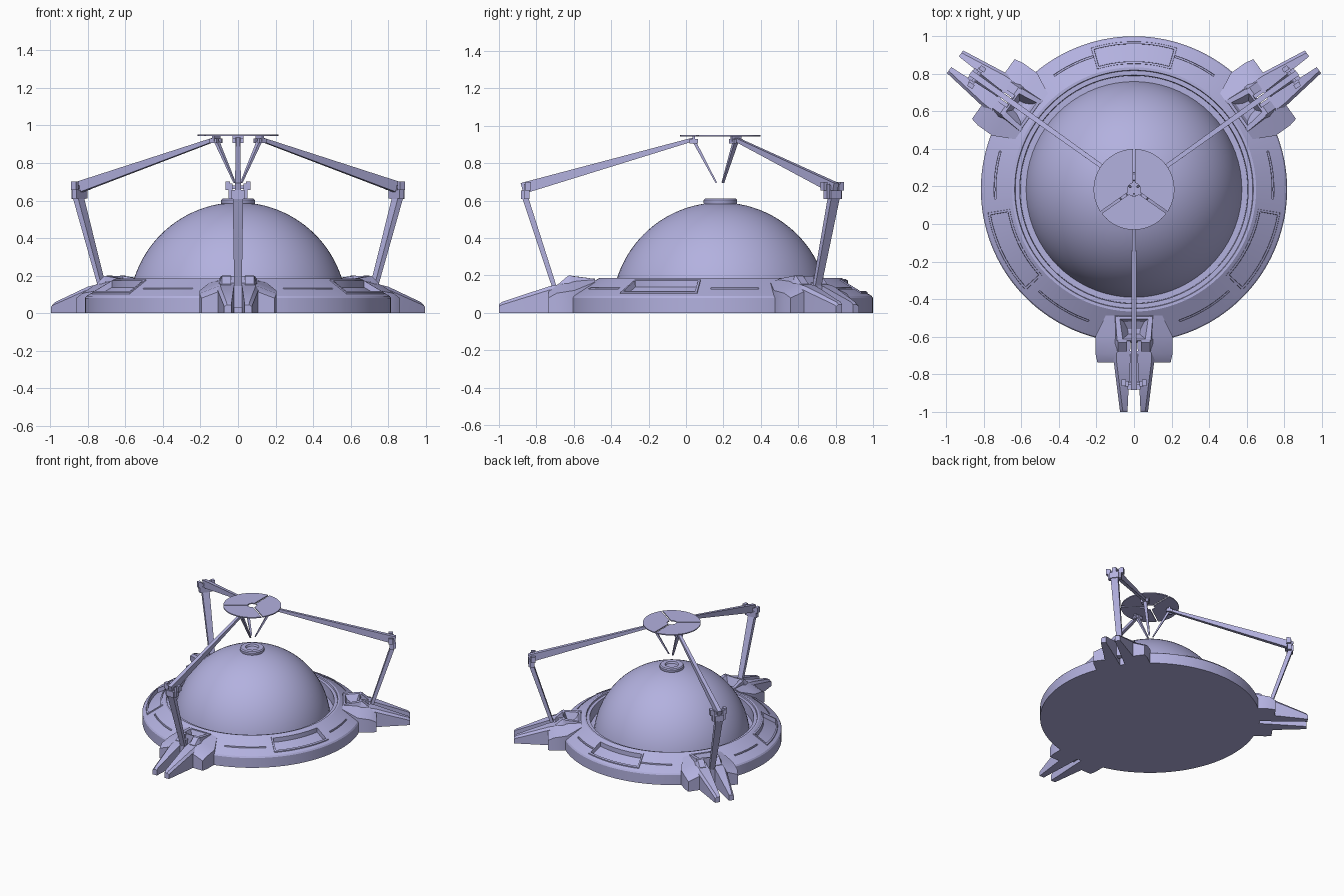
import bpy, bmesh, math
from mathutils import Vector

if "Cube" in bpy.data.objects:
    bpy.data.objects.remove(bpy.data.objects["Cube"])

CY = 0.184                      # y of the round body's axis
ARMS = (-90, 35.5, 144.5)       # directions of the three arms
PANELS = (90, -26, 206)
SLOTS = ((64, 9), (116, 9), (6, 10), (174, 10), (-59, 12), (-121, 12))

mat = bpy.data.materials.new("lavender_metal")
mat.diffuse_color = (0.45, 0.44, 0.74, 1)
mat.use_nodes = True
mat.node_tree.nodes["Principled BSDF"].inputs["Base Color"].default_value = mat.diffuse_color


def finish(bm, name, angle=30):
    bmesh.ops.recalc_face_normals(bm, faces=bm.faces)
    me = bpy.data.meshes.new(name)
    bm.to_mesh(me)
    bm.free()
    me.materials.append(mat)
    for p in me.polygons:
        p.use_smooth = True
    me.set_sharp_from_angle(angle=math.radians(angle))
    ob = bpy.data.objects.new(name, me)
    bpy.context.collection.objects.link(ob)
    return ob


def lathe(profile, angles, level=lambda r, a: 0):
    """Revolve (radius, z) points round the body axis; level adds height."""
    bm = bmesh.new()
    n = len(angles)
    rings = []
    for r, z in profile:
        if r < 1e-6:
            rings.append([bm.verts.new((0, CY, z))] * n)
        else:
            rings.append([bm.verts.new((r * math.cos(math.radians(a)),
                                        CY + r * math.sin(math.radians(a)),
                                        z + level(r, a))) for a in angles])
    for a, b in zip(rings, rings[1:]):
        for i in range(n):
            j = (i + 1) % n
            bm.faces.new(list(dict.fromkeys((a[i], a[j], b[j], b[i]))))
    return bm


def even(n):
    return [360 * i / n for i in range(n)]


def loft(bm, sections, ang, mirror=False):
    """Join cross-sections of (outward, sideways, z) points, turned to an arm."""
    c, s = math.cos(math.radians(ang)), math.sin(math.radians(ang))
    for side in ((1, -1) if mirror else (1,)):
        loops = [[bm.verts.new((u * c - v * side * s, CY + u * s + v * side * c, z))
                  for u, v, z in sec] for sec in sections]
        bm.faces.new(loops[0])
        bm.faces.new(loops[-1])
        n = len(loops[0])
        for a, b in zip(loops, loops[1:]):
            for i in range(n):
                j = (i + 1) % n
                bm.faces.new((a[i], a[j], b[j], b[i]))


def box(bm, u, v, z, ang, mirror=False):
    loft(bm, [[(k, v[0], z[0]), (k, v[1], z[0]), (k, v[1], z[1]), (k, v[0], z[1])]
              for k in u], ang, mirror)


def bar(bm, p, q, size_p, size_q, ang):
    """Tapered bar between two (outward, z) points; sizes are half width, half depth."""
    d = (Vector(q) - Vector(p)).normalized()
    secs = []
    for (u, z), (w, h) in ((p, size_p), (q, size_q)):
        nu, nz = -d.y * h, d.x * h
        secs.append([(u + nu, -w, z + nz), (u + nu, w, z + nz),
                     (u - nu, w, z - nz), (u - nu, -w, z - nz)])
    loft(bm, secs, ang)


# Base ring: sloped deck with framed recessed panels, narrow slots, inner trench
def deck(r):
    return r, 0.09 + (0.81 - r) / 0.16 * 0.095


def turn(a, b):
    return abs((a - b + 180) % 360 - 180)


def deck_level(r, a):
    for mid in PANELS:
        d = turn(a, mid)
        if d < 15.9 and 0.6815 < r < 0.7745:
            return -0.028
        if d < 16.9 and 0.6695 < r < 0.7865:
            return 0.007
    for mid, half in SLOTS:
        if turn(a, mid) < half and 0.7355 < r < 0.7445:
            return -0.012
    return 0


angles = set(even(180))
for mid, halves in [(m, (15.9, 16.9)) for m in PANELS] + [(m, (h,)) for m, h in SLOTS]:
    for h in halves:
        for d in (h - 0.04, h + 0.04):
            angles |= {round((mid + d) % 360, 3), round((mid - d) % 360, 3)}
radii = (0.787, 0.786, 0.775, 0.774, 0.745, 0.744, 0.736, 0.735, 0.682, 0.681, 0.670, 0.669)
profile = [(0, 0), (0.815, 0), (0.815, 0.08), (0.808, 0.091)] + [deck(r) for r in radii] + [
    (0.65, 0.185), (0.635, 0.185), (0.632, 0.174), (0.608, 0.174), (0.605, 0.09), (0.55, 0.09)]
finish(lathe(profile, sorted(angles), deck_level), "base_ring", 25)

# Dome
R = 0.58
finish(lathe([(R * math.cos(t), 0.01 + R * math.sin(t))
              for t in (math.radians(7 + i * 83 / 24) for i in range(25))], even(72)), "dome")

# Cap on the dome with a sunken middle
finish(lathe([(0.082, 0.57), (0.09, 0.585), (0.09, 0.602), (0.083, 0.61), (0.05, 0.61),
              (0.044, 0.596), (0, 0.596)], even(32)), "dome_cap")

# Top disc in three sectors
bm = bmesh.new()
for a0, a1 in ((-145, -35), (-35, 90), (90, 215)):
    pts = []
    for r, rev in ((0.215, False), (0.035, True)):
        off = math.degrees(math.asin(0.006 / r))
        arc = [a0 + off + (a1 - a0 - 2 * off) * i / 20 for i in range(21)]
        for a in (reversed(arc) if rev else arc):
            pts.append((r * math.cos(math.radians(a)), r * math.sin(math.radians(a))))
    loft(bm, [[(x, y, z) for x, y in pts] for z in (0.944, 0.952)], 0)
finish(bm, "top_disc")


def prong(u, vi, vo, zt, drop):
    return [(u, vi, 0), (u, vo, 0), (u, vo, zt - drop), (u, vo - 0.015, zt), (u, vi, zt)]


def shoulder(u, vi, vo, zi, zo):
    return [(u, vi, 0), (u, vo, 0), (u, vo, zo), (u, vi, zi)]


def tower(u, z):
    return [(u, 0.038, 0.1), (u, 0.11, 0.1), (u, 0.11, 0.14), (u, 0.085, z), (u, 0.038, z)]


def rim(u0, u1, v0, v1, z0, z1):
    return [(u0, -v0, z0), (u0, v0, z0), (u1, v1, z1), (u1, -v1, z1)]


for k, a in enumerate(ARMS):
    tag = ("front", "right", "left")[k]
    tip = 1.184 if k == 0 else 1.17

    # Foot: split prongs, shoulders and a hopper-like socket
    bm = bmesh.new()
    loft(bm, [prong(0.79, 0.018, 0.112, 0.165, 0.02), prong(0.915, 0.022, 0.108, 0.142, 0.02),
              prong(tip - 0.015, 0.034, 0.076, 0.058, 0.015), prong(tip, 0.035, 0.074, 0.045, 0.01)],
         a, True)
    loft(bm, [shoulder(0.67, 0.08, 0.15, 0.183, 0.165), shoulder(0.78, 0.09, 0.205, 0.17, 0.12),
              shoulder(0.875, 0.09, 0.205, 0.15, 0.105), shoulder(0.92, 0.09, 0.195, 0.12, 0.08)],
         a, True)
    loft(bm, [rim(0.67, 0.81, 0.11, 0.11, 0.1, 0.1), rim(0.675, 0.805, 0.1, 0.09, 0.182, 0.198),
              rim(0.69, 0.795, 0.075, 0.06, 0.182, 0.198), rim(0.715, 0.77, 0.04, 0.03, 0.13, 0.13)],
         a)
    loft(bm, [tower(0.795, 0.2), tower(0.815, 0.198), tower(0.865, 0.155)], a, True)
    finish(bm, tag + "_foot")

    # Lower leg
    bm = bmesh.new()
    bar(bm, (0.885, 0.13), (1.045, 0.62), (0.02, 0.012), (0.028, 0.016), a)
    box(bm, (0.86, 0.905), (-0.022, 0.022), (0.03, 0.145), a)
    finish(bm, tag + "_lower_leg")

    # Elbow joint with side lugs
    bm = bmesh.new()
    box(bm, (1.02, 1.065), (-0.034, 0.034), (0.608, 0.655), a)
    box(bm, (1.02, 1.05), (0.03, 0.05), (0.61, 0.69), a, True)
    box(bm, (1.012, 1.045), (0.042, 0.066), (0.655, 0.7), a, True)
    box(bm, (1.025, 1.04), (-0.05, 0.05), (0.66, 0.68), a)
    finish(bm, tag + "_elbow")

    # Upper arm reaching to the disc
    bm = bmesh.new()
    bar(bm, (1.06, 0.665), (0.15, 0.926), (0.016, 0.03), (0.011, 0.01), a)
    finish(bm, tag + "_upper_arm")

    # Hinge under the disc and needle pointing at the cap
    bm = bmesh.new()
    box(bm, (0.12, 0.165), (0.012, 0.028), (0.905, 0.93), a, True)
    box(bm, (0.135, 0.15), (-0.03, 0.03), (0.915, 0.945), a)
    bar(bm, (0.15, 0.935), (0.022, 0.695), (0.014, 0.009), (0.006, 0.004), a)
    finish(bm, tag + "_needle")
